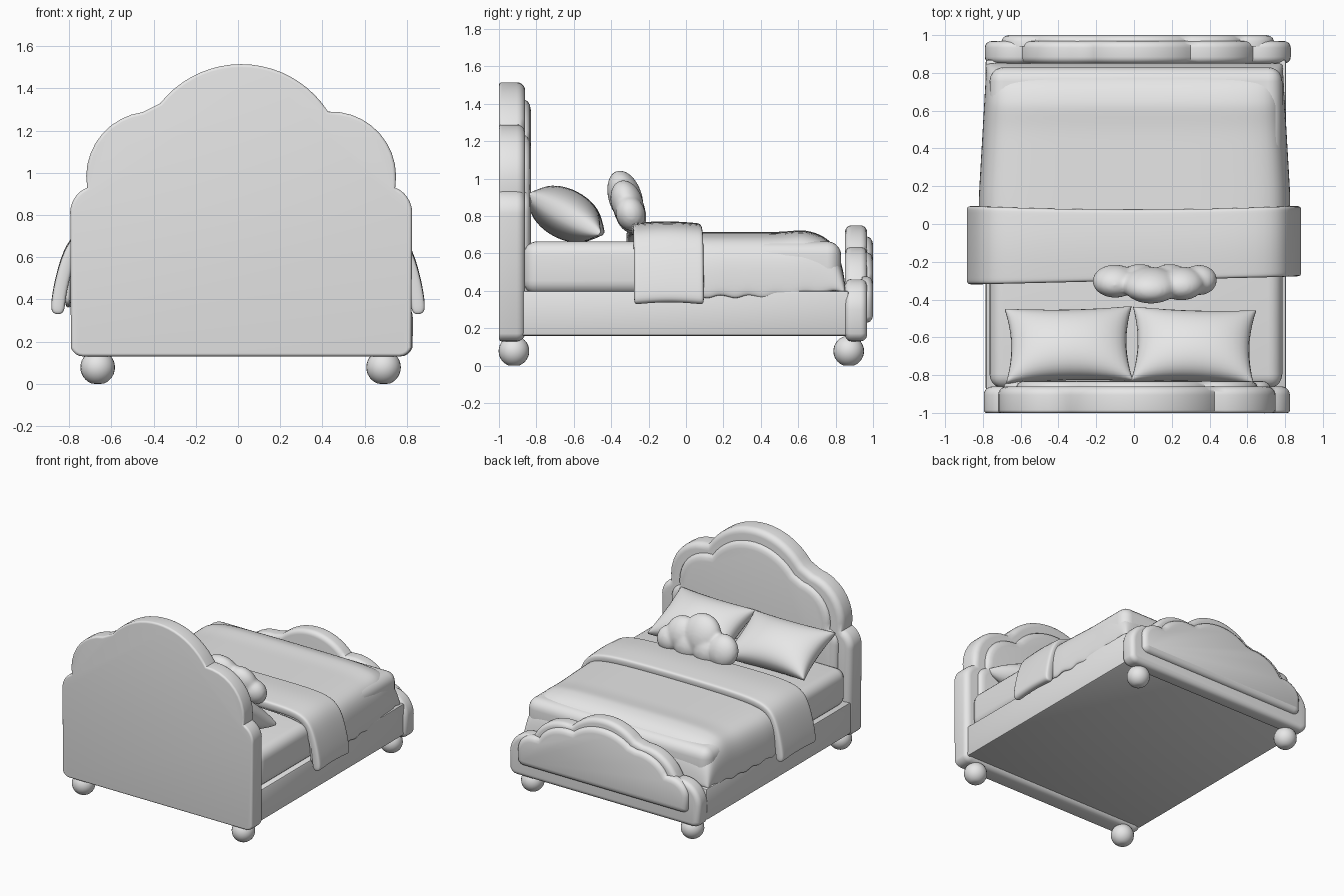
import bpy, bmesh, math
from mathutils import Vector, Matrix

if "Cube" in bpy.data.objects:
    bpy.data.objects.remove(bpy.data.objects["Cube"])

grey = bpy.data.materials.new("soft_grey")
grey.use_nodes = True
GREY = (0.8, 0.8, 0.8, 1)
grey.diffuse_color = GREY
grey.node_tree.nodes["Principled BSDF"].inputs["Base Color"].default_value = GREY


def finish(name, bm, angle=40):
    """Turn a bmesh into a smooth shaded object."""
    bmesh.ops.recalc_face_normals(bm, faces=bm.faces)
    mesh = bpy.data.meshes.new(name)
    bm.to_mesh(mesh)
    bm.free()
    mesh.materials.append(grey)
    ob = bpy.data.objects.new(name, mesh)
    bpy.context.collection.objects.link(ob)
    bpy.ops.object.select_all(action='DESELECT')
    ob.select_set(True)
    bpy.context.view_layer.objects.active = ob
    bpy.ops.object.shade_smooth_by_angle(angle=math.radians(angle))
    return ob


def arc(p, q, sag, n=10):
    """Points from p up to (not including) q, bulging right of the direction."""
    p, q = Vector(p), Vector(q)
    d = q - p
    half = d.length / 2
    r = (half * half + sag * sag) / (2 * sag)
    out = Vector((d.y, -d.x)).normalized()
    c = (p + q) / 2 + out * (sag - r)
    sweep = 2 * math.atan2(half, r - sag)
    return [c + Matrix.Rotation(sweep * i / n, 2) @ (p - c) for i in range(n)]


def cloud_outline(half_w, base, notches, sags, top_sag):
    """Scalloped board outline, mirrored left to right."""
    r = 0.06
    side = arc((half_w - r, base), (half_w, base + r), r * 0.29, 5)
    for p, q, s in zip(notches, notches[1:], sags):
        side += arc(p, q, s)
    last = Vector(notches[-1])
    top = arc(last, (-last.x, last.y), top_sag, 20)
    left = [Vector((-p.x, p.y)) for p in reversed(side)]
    return side + top + left


def board(name, pts, rings, cx):
    """Loft an outline through (y, inset) rings and cap both ends."""
    bm = bmesh.new()
    n = len(pts)
    normals = []
    for i, p in enumerate(pts):
        t = (p - pts[i - 1]).normalized() + (pts[(i + 1) % n] - p).normalized()
        normals.append(Vector((t.y, -t.x)).normalized())
    loops = []
    for y, inset in rings:
        loops.append([bm.verts.new((cx + p.x - m.x * inset, y, p.y - m.y * inset))
                      for p, m in zip(pts, normals)])
    for a, b in zip(loops, loops[1:]):
        for i in range(n):
            j = (i + 1) % n
            bm.faces.new((a[i], a[j], b[j], b[i]))
    bm.faces.new(loops[0])
    bm.faces.new(loops[-1])
    return finish(name, bm)


def rounded_rings(y0, y1, r0, r1, n=5):
    """Ring list for a slab with quarter-round edges."""
    angles = [math.pi / 2 * i / n for i in range(n + 1)]
    start = [(y0 + r0 * (1 - math.sin(a)), r0 * (1 - math.cos(a))) for a in reversed(angles)]
    end = [(y1 - r1 * (1 - math.sin(a)), r1 * (1 - math.cos(a))) for a in angles]
    return start + end


def panel_of(pts, sx, z0, z1):
    lo, hi = min(p.y for p in pts), max(p.y for p in pts)
    return [Vector((p.x * sx, z0 + (p.y - lo) * (z1 - z0) / (hi - lo))) for p in pts]


# Headboard with padded panel
head = cloud_outline(0.81, 0.13, [(0.81, 0.8), (0.73, 0.93), (0.412, 1.29)], [0.025, 0.115], 0.225)
board("headboard", head, rounded_rings(-1, -0.86, 0.015, 0.045), 0.015)
board("headboard_panel", panel_of(head, 0.87, 0.25, 1.42),
      [(-0.88, 0), (-0.86, 0), (-0.845, 0.008), (-0.835, 0.025), (-0.83, 0.05)], 0.015)

# Footboard with padded panel
foot = cloud_outline(0.81, 0.13, [(0.81, 0.3), (0.61, 0.46), (0.28, 0.63)], [0.06, 0.065], 0.12)
board("footboard", foot, rounded_rings(0.85, 0.968, 0.035, 0.035), 0.02)
board("footboard_panel", panel_of(foot, 0.89, 0.23, 0.69),
      [(0.94, 0), (0.97, 0), (0.985, 0.007), (0.995, 0.02), (1.0, 0.04)], 0.02)


def box(name, lo, hi, bevel, segments):
    lo, hi = Vector(lo), Vector(hi)
    bm = bmesh.new()
    bmesh.ops.create_cube(bm, size=1, matrix=Matrix.Translation((lo + hi) / 2)
                          @ Matrix.Diagonal((*(hi - lo), 1)))
    bmesh.ops.bevel(bm, geom=bm.edges[:], offset=bevel, segments=segments,
                    profile=0.5, affect='EDGES')
    return finish(name, bm)


box("bed_frame", (-0.785, -0.88, 0.16), (0.805, 0.87, 0.4), 0.012, 2)
box("mattress", (-0.765, -0.87, 0.38), (0.785, 0.83, 0.665), 0.075, 5)

# Ball feet
for x, side in ((-0.665, "right"), (0.69, "left")):
    for y, end in ((-0.92, "head"), (0.87, "foot")):
        bm = bmesh.new()
        bmesh.ops.create_uvsphere(bm, u_segments=24, v_segments=16, radius=0.082,
                                  matrix=Matrix.Translation((x, y, 0.078)))
        for v in bm.verts:
            v.co.z = max(v.co.z, 0)
        finish(f"{side}_{end}_foot_ball", bm)


def cloth(name, rows, thickness):
    """Sheet from a grid of points, thickened and smoothed."""
    bm = bmesh.new()
    grid = [[bm.verts.new(p) for p in row] for row in rows]
    for a, b in zip(grid, grid[1:]):
        for i in range(len(a) - 1):
            bm.faces.new((a[i], a[i + 1], b[i + 1], b[i]))
    ob = finish(name, bm, 180)
    solid = ob.modifiers.new("thickness", 'SOLIDIFY')
    solid.thickness, solid.offset = thickness, 0
    sub = ob.modifiers.new("smooth", 'SUBSURF')
    sub.levels = sub.render_levels = 2
    return ob


def mirrored(half):
    return [(-x, z) for x, z in reversed(half[1:])] + half


# Duvet with wavy hem, falling at the foot end
section = mirrored([(0, 0.7), (0.4, 0.7), (0.66, 0.69), (0.76, 0.655), (0.8, 0.57), (0.81, 0.46), (0.81, 0.365)])
ends = [(0.72, 0.9), (0.78, 0.75), (0.82, 0.45), (0.835, 0.15), (0.84, 0)]
stations = [(-0.28 + 0.05 * i, 1) for i in range(19)] + [(0.66, 0.97)] + ends
rows = []
for y, fall in stations:
    narrow = 1 - 0.05 * max(0, (y - 0.15) / 0.7)
    hem = 0.365 + 0.03 * max(0, (y - 0.5) / 0.35)
    row = []
    for i, (x, z) in enumerate(section):
        wave = 0.016 * math.sin(y * 42) if i in (0, len(section) - 1) else 0
        row.append((x * narrow + 0.003, y, hem + (z - 0.365) * fall + wave))
    rows.append(row)
cloth("duvet", rows, 0.03)

# Folded throw across the bed
section = mirrored([(0, 0.728), (0.4, 0.728), (0.66, 0.72), (0.765, 0.68), (0.81, 0.58), (0.84, 0.46), (0.852, 0.385), (0.856, 0.325)])
rows = []
for t in (0, 0.06, 0.3, 0.5, 0.7, 0.94, 1):
    row = []
    for x, z in section:
        y0, y1 = -0.3 + 0.025 * x, 0.075 + 0.03 * x * x
        lift = 0.012 * math.sin(math.pi * t)
        row.append((x, y0 + (y1 - y0) * t, z + lift))
    rows.append(row)
cloth("throw_blanket", rows, 0.065)


# Pillows with pinched corners
def pillow(name, centre, w, h, thick, tilt, turn):
    n = 20
    place = (Matrix.Translation(centre) @ Matrix.Rotation(turn, 4, 'Z')
             @ Matrix.Rotation(tilt, 4, 'X'))
    bm = bmesh.new()
    for s in (1, -1):
        grid = []
        for i in range(n + 1):
            u = -math.cos(math.pi * i / n)
            line = []
            for j in range(n + 1):
                v = -math.cos(math.pi * j / n)
                puff = ((1 - u * u) * (1 - v * v)) ** 0.45
                x = u * w / 2 * (1 - 0.09 * (1 - v * v))
                y = v * h / 2 * (1 - 0.12 * (1 - u * u))
                line.append(bm.verts.new(place @ Vector((x, y, s * (puff * thick / 2 + 0.008)))))
            grid.append(line)
        for a, b in zip(grid, grid[1:]):
            for j in range(n):
                bm.faces.new((a[j], a[j + 1], b[j + 1], b[j]))
    edge = [e for e in bm.edges if e.is_boundary]
    bmesh.ops.bridge_loops(bm, edges=edge)
    finish(name, bm, 80)


pillow("right_pillow", (-0.345, -0.64, 0.81), 0.67, 0.44, 0.25, math.radians(-28), 0.02)
pillow("left_pillow", (0.315, -0.645, 0.81), 0.65, 0.44, 0.25, math.radians(-28), -0.03)

# Cloud cushion, leaning on the pillows
place = Matrix.Translation((0.11, -0.315, 0.87)) @ Matrix.Rotation(math.radians(18), 4, 'X')
bm = bmesh.new()
for x, z, r in ((-0.21, -0.04, 0.12), (-0.02, 0.03, 0.15), (0.14, 0.0, 0.125),
                (0.235, -0.06, 0.095), (-0.08, -0.06, 0.11), (0.08, -0.06, 0.11)):
    bmesh.ops.create_uvsphere(bm, u_segments=24, v_segments=16, radius=1,
                              matrix=place @ Matrix.Translation((x, 0, z))
                              @ Matrix.Diagonal((r, 0.06 + 0.2 * r, r, 1)))
cushion = finish("cloud_cushion", bm, 180)
remesh = cushion.modifiers.new("merge", 'REMESH')
remesh.mode, remesh.voxel_size, remesh.use_smooth_shade = 'VOXEL', 0.012, True
smooth = cushion.modifiers.new("soften", 'SMOOTH')
smooth.iterations = 6
